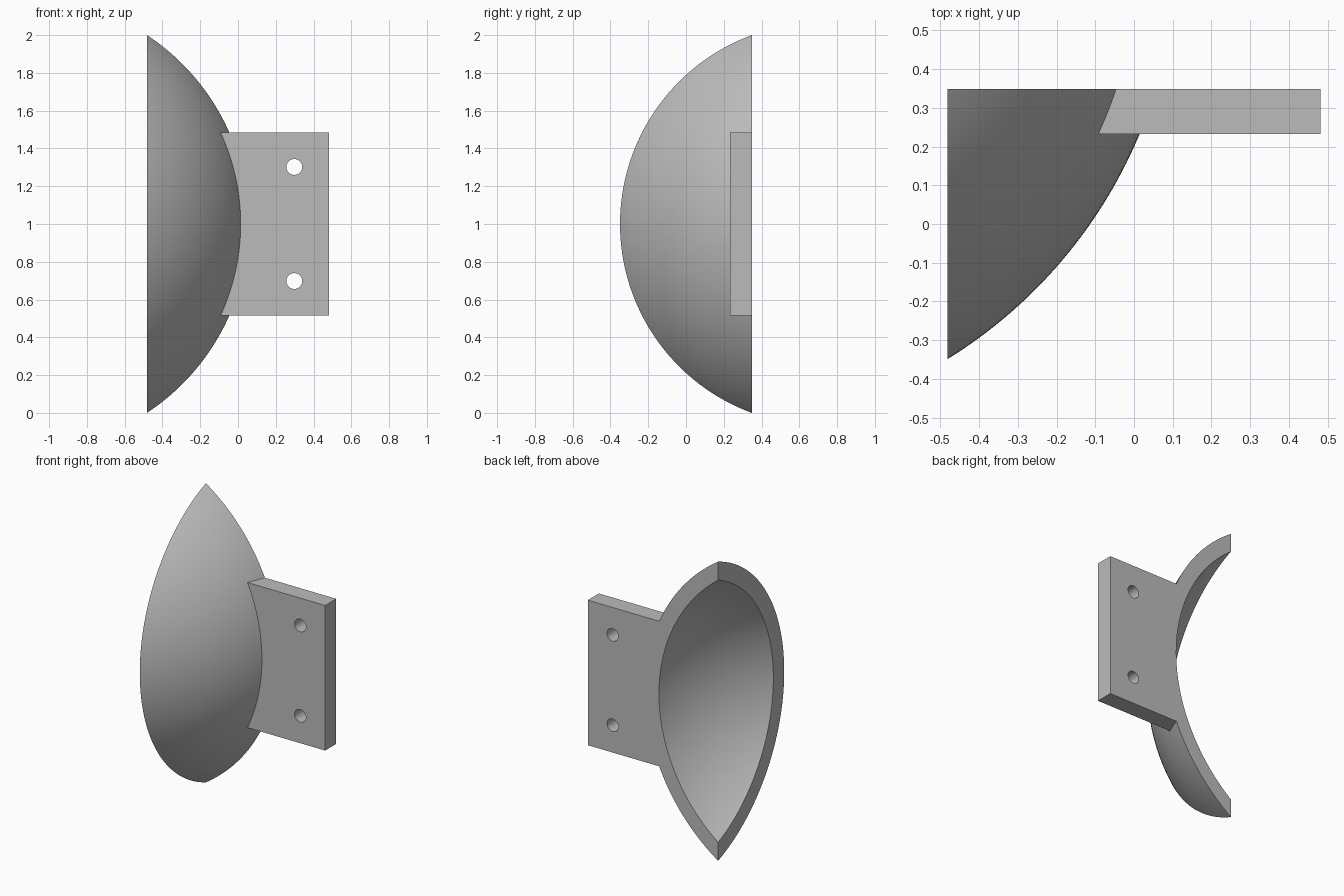
import bpy, bmesh, math
from mathutils import Vector

cube = bpy.data.objects.get("Cube")
if cube:
    bpy.data.objects.remove(cube, do_unlink=True)

# Shared sphere centre, radii and outer limits
CX, CY, CZ = -1.141, 0.716, 1.0
R_OUT, R_IN = 1.2527, 1.1565
LEFT, BACK, RIGHT = -0.482, 0.349, 0.482
PLATE_FRONT, PLATE_HALF = 0.232, 0.485

grey = bpy.data.materials.new("plain grey")
grey.use_nodes = True
grey.diffuse_color = (0.5, 0.5, 0.5, 1)
grey.node_tree.nodes["Principled BSDF"].inputs["Base Color"].default_value = (0.5, 0.5, 0.5, 1)


def finish(bm, name):
    bmesh.ops.remove_doubles(bm, verts=bm.verts, dist=1e-5)
    bmesh.ops.recalc_face_normals(bm, faces=bm.faces)
    mesh = bpy.data.meshes.new(name)
    bm.to_mesh(mesh)
    bm.free()
    mesh.materials.append(grey)
    ob = bpy.data.objects.new(name, mesh)
    bpy.context.collection.objects.link(ob)
    return ob


def activate(ob):
    bpy.ops.object.select_all(action="DESELECT")
    ob.select_set(True)
    bpy.context.view_layer.objects.active = ob


def arc(radius, turn, steps):
    """Tip-to-tip arc of the sphere, in a half-plane hinged on the corner edge."""
    dx, dy = math.cos(turn), -math.sin(turn)
    ox, oy = CX - LEFT, CY - BACK
    mid = ox * dx + oy * dy
    rho = math.sqrt(radius ** 2 - (ox * ox + oy * oy - mid * mid))
    tip = math.acos(-mid / rho)
    points = []
    for i in range(steps + 1):
        a = tip * (2 * i / steps - 1)
        reach = mid + rho * math.cos(a)
        points.append(Vector((LEFT + dx * reach, BACK + dy * reach, CZ + rho * math.sin(a))))
    return points


def quads(bm, rows):
    for r0, r1 in zip(rows, rows[1:]):
        for i in range(len(r0) - 1):
            loop = []
            for v in (r0[i], r0[i + 1], r1[i + 1], r1[i]):
                if v not in loop:
                    loop.append(v)
            if len(loop) > 2:
                bm.faces.new(loop)


# Curved shell: outer and inner skins joined by two flat rims
STEPS, TURNS = 64, 32
bm = bmesh.new()
skins = []
for radius in (R_OUT, R_IN):
    rows = []
    for t in range(TURNS + 1):
        row = [bm.verts.new(p) for p in arc(radius, math.pi / 2 * t / TURNS, STEPS)]
        if rows:
            for end in (0, -1):
                bm.verts.remove(row[end])
                row[end] = rows[0][end]
        rows.append(row)
    quads(bm, rows)
    skins.append(rows)
for edge in (0, -1):
    quads(bm, [skins[0][edge], skins[1][edge]])
shell = finish(bm, "curved_shell")
activate(shell)
bpy.ops.object.shade_smooth_by_angle(angle=math.radians(30))

# Mounting plate: its inner end follows the sphere
bm = bmesh.new()
grid, outer = [], []
N, M = 32, 4
for j in range(M + 1):
    y = PLATE_FRONT + (BACK - PLATE_FRONT) * j / M
    row = []
    for i in range(N + 1):
        h = PLATE_HALF * (2 * i / N - 1)
        x = CX + math.sqrt(R_OUT ** 2 - (y - CY) ** 2 - h * h) - 0.001
        row.append(bm.verts.new((x, y, CZ + h)))
    grid.append(row)
    outer.append([bm.verts.new((RIGHT, y, CZ + s * PLATE_HALF)) for s in (-1, 1)])
quads(bm, grid)
for j in (0, M):
    bm.faces.new(grid[j] + [outer[j][1], outer[j][0]])
for end in (0, -1):
    bm.faces.new([r[end] for r in grid] + [outer[M][end], outer[0][end]])
bm.faces.new([outer[0][0], outer[0][1], outer[M][1], outer[M][0]])
# Drop the middle corner points that carry no face
bmesh.ops.delete(bm, geom=[v for v in bm.verts if not v.link_faces], context="VERTS")
plate = finish(bm, "mounting_plate")

# Two screw holes
for side in (-1, 1):
    bpy.ops.mesh.primitive_cylinder_add(
        vertices=48, radius=0.042, depth=0.5,
        location=(0.298, (PLATE_FRONT + BACK) / 2, CZ + side * 0.302),
        rotation=(math.pi / 2, 0, 0))
    cutter = bpy.context.object
    cutter.name = "hole_cutter"
    cutter.hide_render = True
    cutter.data.materials.append(grey)
    activate(plate)
    cut = plate.modifiers.new("screw hole", "BOOLEAN")
    cut.operation, cut.solver, cut.object = "DIFFERENCE", "EXACT", cutter
    bpy.ops.object.modifier_apply(modifier=cut.name)
    bpy.data.objects.remove(cutter, do_unlink=True)
activate(plate)
bpy.ops.object.shade_smooth_by_angle(angle=math.radians(30))
